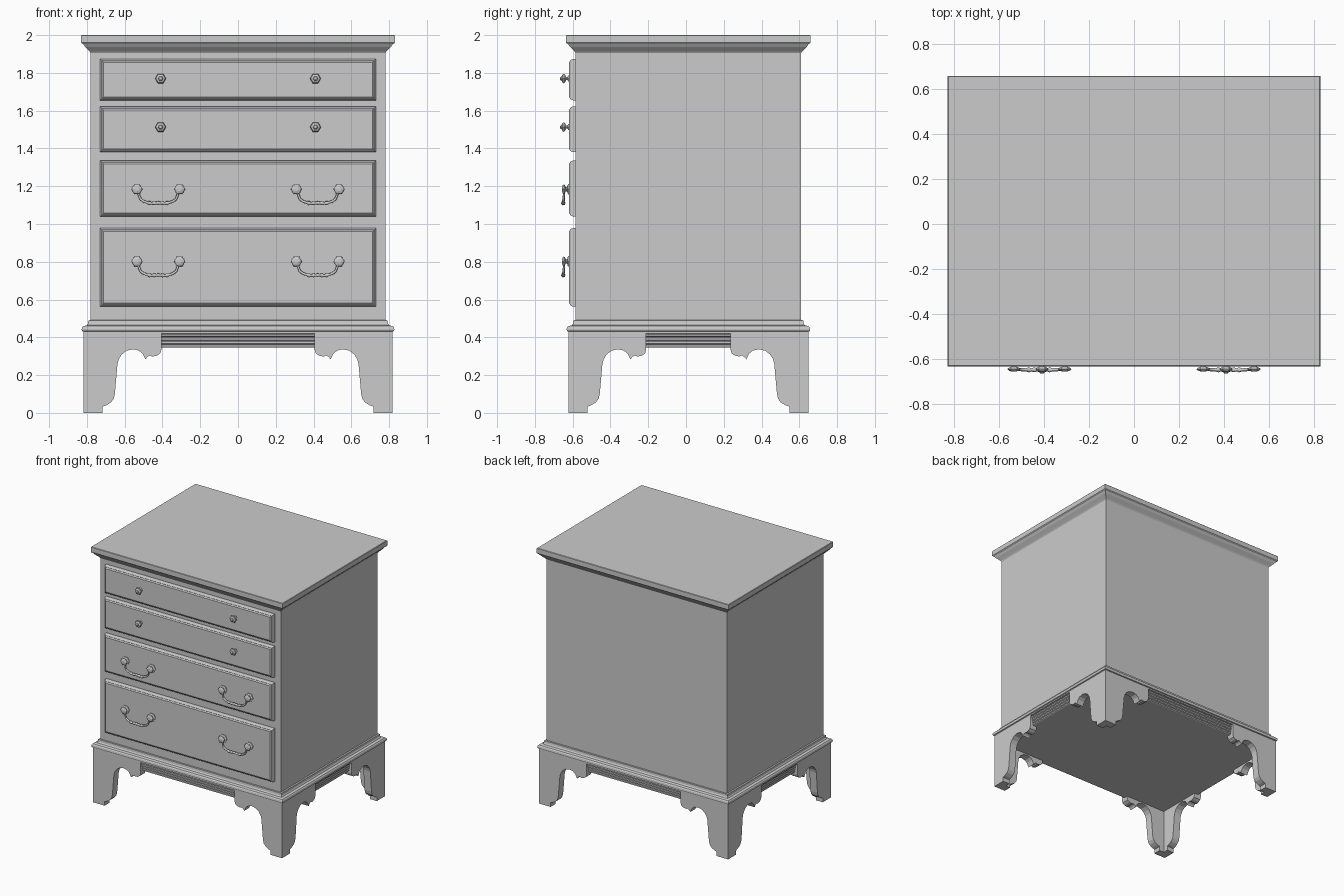
import bpy, bmesh, math
from mathutils import Vector

if "Cube" in bpy.data.objects:
    bpy.data.objects.remove(bpy.data.objects["Cube"])

CY, HX, HY = 0.0125, 0.78, 0.597      # body centre and half sizes
FRONT = -0.62                         # drawer front plane


def finish(name, bm, smooth=None):
    bmesh.ops.recalc_face_normals(bm, faces=bm.faces)
    me = bpy.data.meshes.new(name)
    bm.to_mesh(me)
    bm.free()
    ob = bpy.data.objects.new(name, me)
    bpy.context.collection.objects.link(ob)
    if smooth:
        bpy.ops.object.select_all(action='DESELECT')
        ob.select_set(True)
        bpy.context.view_layer.objects.active = ob
        bpy.ops.object.shade_smooth_by_angle(angle=math.radians(smooth))
    return ob


def skin(bm, rings):
    """Join vertex rings into a closed, capped solid."""
    vs = [[bm.verts.new(p) for p in r] for r in rings]
    n = len(vs[0])
    for a, b in zip(vs, vs[1:]):
        for i in range(n):
            bm.faces.new((a[i], a[(i + 1) % n], b[(i + 1) % n], b[i]))
    bm.faces.new(vs[0])
    bm.faces.new(vs[-1])


def moulding(name, profile):
    """Rectangular solid around the body, profile = (offset, z)."""
    bm = bmesh.new()
    skin(bm, [[(sx * (HX + o), CY + sy * (HY + o), z)
               for sx, sy in ((-1, -1), (1, -1), (1, 1), (-1, 1))] for o, z in profile])
    return finish(name, bm)


def lathe(name, x, z, profile, sides=6):
    """Turned part on a front-facing axis, profile = (radius, distance forward)."""
    bm = bmesh.new()
    skin(bm, [[(x + r * math.cos(i * math.tau / sides), FRONT - d,
                z + r * math.sin(i * math.tau / sides)) for i in range(sides)]
              for r, d in profile])
    return finish(name, bm)


# Carcass and mouldings
moulding("carcass", [(0, 0.44), (0, 1.95)])
moulding("top", [(0, 1.905), (0.006, 1.914), (0.018, 1.926), (0.03, 1.938), (0.04, 1.953),
                 (0.047, 1.956), (0.05, 1.96), (0.05, 1.997), (0.047, 2.0)])
moulding("base_moulding", [(0.038, 0.42), (0.038, 0.43), (0.045, 0.433), (0.048, 0.441),
                           (0.046, 0.452), (0.04, 0.459), (0.02, 0.464), (0.014, 0.473),
                           (0.012, 0.49), (0, 0.491)])

# Reeded rail under the base
reeds = [(0.018, 0.425)]
for i in range(4):
    z, o = 0.42 - 0.019 * i, -0.004 * i
    reeds += [(0.018 + o, z), (0.026 + o, z - 0.004), (0.026 + o, z - 0.014), (0.018 + o, z - 0.018)]
moulding("reeded_rail", reeds)

# Bracket feet: two mitred scrolled wings per corner
T, O = 0.06, 0.038
WING = [(0, 0), (.10, 0), (.10, .033), (.12, .04), (.145, .055), (.16, .075), (.166, .10),
        (.18, .26), (.187, .285), (.203, .31), (.228, .329), (.262, .337), (.293, .33),
        (.312, .315), (.328, .283), (.338, .296), (.352, .304), (.365, .298), (.388, .303),
        (.406, .315), (.412, .335), (.412, .42), (0, .42)]
for sx, xn in ((-1, "left"), (1, "right")):
    for sy, yn in ((-1, "front"), (1, "back")):
        bm = bmesh.new()
        for swap in (False, True):
            rings = []
            for d in (0, T):
                ring = []
                for u, z in WING:
                    a, b = (max(u, d), d) if not swap else (d, max(u, d))
                    ring.append((sx * (HX + O - a), CY + sy * (HY + O - b), z))
                rings.append(ring)
            skin(bm, rings)
        finish(f"{yn}_{xn}_foot", bm)

# Drawers with rounded lipped edges
def drawer(name, z0, z1):
    bm = bmesh.new()
    rings = []
    for inset, y in ((0, -0.57), (0, -0.598), (0.003, -0.608), (0.008, -0.613),
                     (0.010, -0.613), (0.018, FRONT)):
        x = 0.73 - inset
        rings.append([(-x, y, z0 + inset), (x, y, z0 + inset), (x, y, z1 - inset), (-x, y, z1 - inset)])
    skin(bm, rings)
    return finish(name, bm)


for i, (z0, z1) in enumerate(((1.655, 1.873), (1.38, 1.622), (1.04, 1.336), (0.563, 0.978))):
    drawer(f"drawer_{i + 1}", z0, z1)

# Knobs on the two upper drawers
KNOB = [(.018, -.002), (.018, .004), (.009, .007), (.009, .014), (.022, .019), (.029, .027),
        (.025, .034), (.013, .039), (.010, .045), (.004, .047)]
for z in (1.77, 1.513):
    for x in (-0.41, 0.41):
        lathe("knob", x, z, KNOB)

# Bail handles on the two lower drawers
POST = [(.032, -.002), (.032, .005), (.014, .009), (.012, .016), (.026, .022), (.03, .027),
        (.024, .033), (.012, .037)]
HALF = [(-.108, -.010, .7), (-.102, -.032, .7), (-.094, -.052, .8), (-.078, -.064, .9),
        (-.060, -.070, .8), (-.045, -.074, 1.4), (-.036, -.075, .8), (-.022, -.074, 1.3),
        (-.009, -.073, .8), (0, -.073, 1.3)]
PATH = HALF + [(-x, z, r) for x, z, r in HALF[-2::-1]]


def bail(x, z):
    cu = bpy.data.curves.new("bail_path", 'CURVE')
    cu.dimensions = '3D'
    cu.bevel_depth = 0.0085
    cu.bevel_resolution = 1
    cu.use_fill_caps = True
    sp = cu.splines.new('POLY')
    sp.points.add(len(PATH) - 1)
    for p, (u, v, r) in zip(sp.points, PATH):
        p.co = (x + u, FRONT - 0.024 + v * 0.08, z + v, 1)
        p.radius = r
    tmp = bpy.data.objects.new("bail_path", cu)
    bpy.context.collection.objects.link(tmp)
    bpy.context.view_layer.update()
    me = bpy.data.meshes.new_from_object(tmp)
    bpy.data.objects.remove(tmp)
    bpy.context.collection.objects.link(bpy.data.objects.new("handle_bail", me))


for z in (1.184, 0.802):
    for x in (-0.422, 0.422):
        for dx in (-0.113, 0.113):
            lathe("handle_post", x + dx, z, POST)
        bail(x, z)
